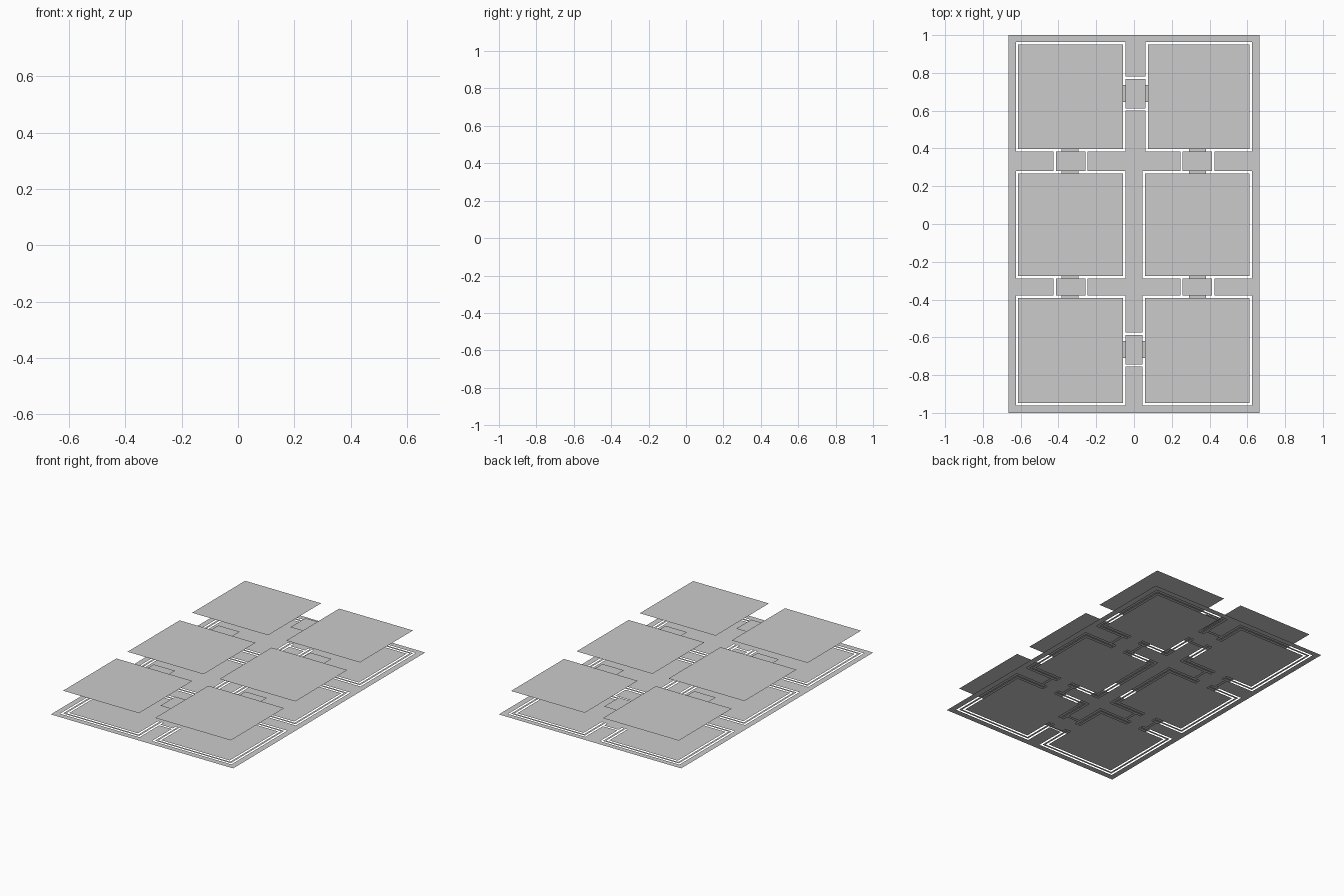
import bpy, bmesh

if "Cube" in bpy.data.objects:
    bpy.data.objects.remove(bpy.data.objects["Cube"])

CEIL, LOW = 0.15, 0.125      # room ceilings / passage ceilings
GAP, STRIP = 0.013, 0.014    # wall slot width / strip between double slots


def sheet(name, rects, z):
    """Flat faces, one per rectangle (x0, x1, y0, y1)."""
    bm = bmesh.new()
    for x0, x1, y0, y1 in rects:
        bm.faces.new([bm.verts.new(p) for p in
                      ((x0, y0, z), (x1, y0, z), (x1, y1, z), (x0, y1, z))])
    me = bpy.data.meshes.new(name)
    bm.to_mesh(me)
    bm.free()
    ob = bpy.data.objects.new(name, me)
    bpy.context.collection.objects.link(ob)


def ring(r, inset):
    """Four slot rectangles forming a frame just inside r."""
    x0, x1, y0, y1 = r[0] + inset, r[1] - inset, r[2] + inset, r[3] - inset
    return [(x0, x1, y0, y0 + GAP), (x0, x1, y1 - GAP, y1),
            (x0, x0 + GAP, y0, y1), (x1 - GAP, x1, y0, y1)]


def inside(x, y, rects):
    return any(a < x < b and c < y < d for a, b, c, d in rects)


# Six rooms (outer wall outline)
rooms = [(-.626, -.046, .385, .963), (.06, .624, .385, .963),
         (-.626, -.046, -.288, .28), (.045, .624, -.288, .28),
         (-.626, -.046, -.96, -.378), (.045, .624, -.96, -.378)]
inset2 = GAP + STRIP
slots = [s for r in rooms for i in (0, inset2) for s in ring(r, i)]

# Passages between rooms, with wall slots on their sides and open doorways
doors, low = [], []
for y0, y1 in ((.28, .385), (-.378, -.288)):
    for cx in (-.335, .335):
        slots += [(cx - .09, cx - .078, y0, y1), (cx + .078, cx + .09, y0, y1)]
        dx = cx - .005 if cx < 0 else cx
        doors.append((dx - .045, dx + .045, y0 - .04, y1 + .04))
        low.append((cx - .078, cx + .078, y0, y1))
for cy, x1 in ((.69, .06), (-.665, .045)):
    slots += [(-.046, x1, cy - .09, cy - .078), (-.046, x1, cy + .078, cy + .09)]
    doors.append((-.086, x1 + .04, cy - .045, cy + .045))
    low.append((-.046, x1, cy - .078, cy + .078))

# Ground and floors: everything that is not a wall slot
base = (-.665, .665, -1, 1)
xs = sorted({round(v, 4) for r in slots + doors + [base] for v in r[:2]})
ys = sorted({round(v, 4) for r in slots + doors + [base] for v in r[2:]})
cells = []
for c, d in zip(ys, ys[1:]):
    run = None
    for a, b in zip(xs, xs[1:]):
        m = (a + b) / 2, (c + d) / 2
        if inside(*m, slots) and not inside(*m, doors):
            run = None
        elif run:
            run[1] = b
        else:
            run = [a, b, c, d]
            cells.append(run)
sheet("ground_and_floors", cells, 0)

# Ceilings
for i, (x0, x1, y0, y1) in enumerate(rooms):
    sheet(f"room_ceiling_{i + 1}", [(x0 + GAP, x1 - GAP, y0 + GAP, y1 - GAP)], CEIL)
for i, r in enumerate(low):
    sheet(f"passage_ceiling_{i + 1}", [r], LOW)
